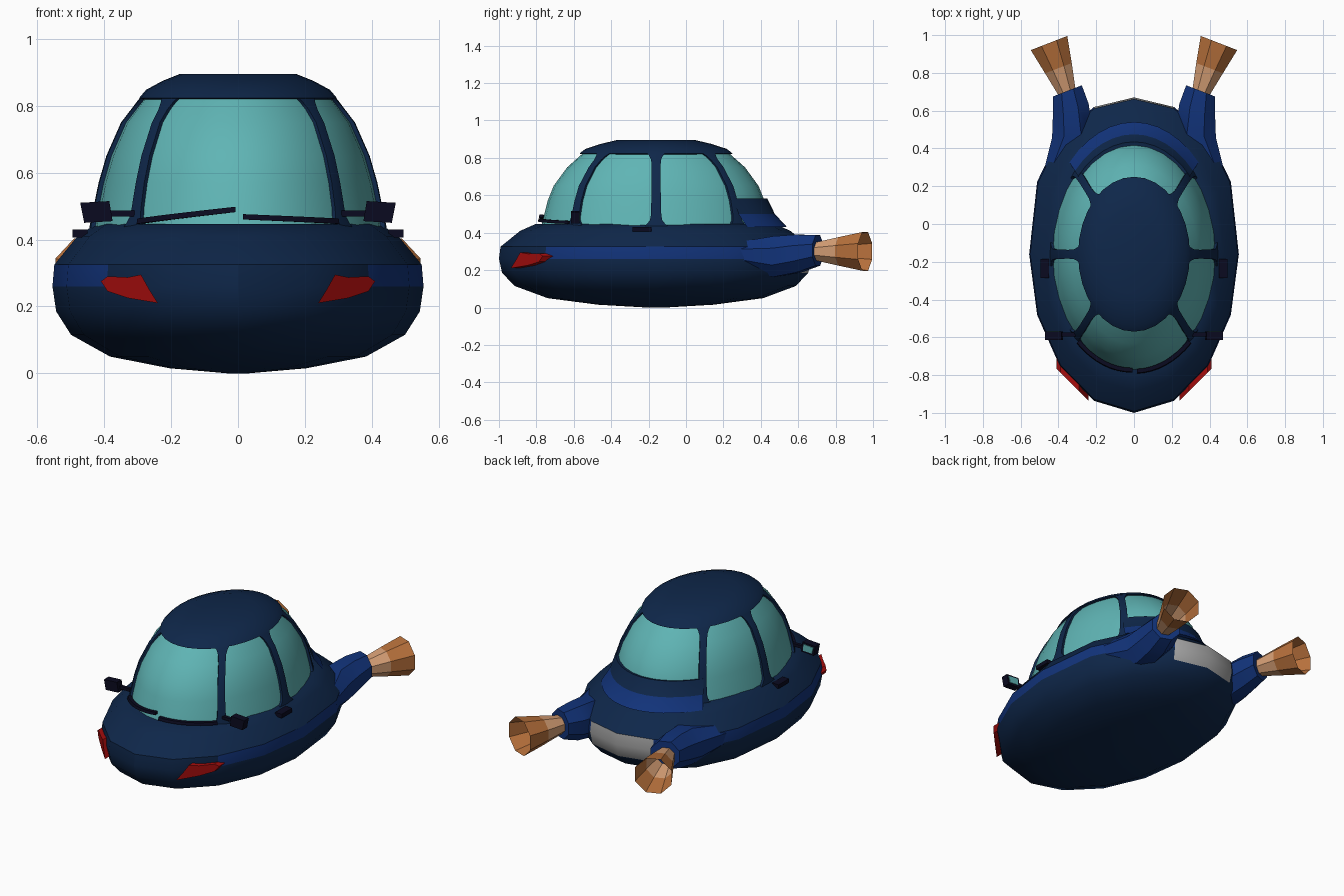
import bpy, bmesh, math
from mathutils import Vector

cube = bpy.data.objects.get("Cube")
if cube:
    bpy.data.objects.remove(cube, do_unlink=True)


def material(name, r, g, b):
    m = bpy.data.materials.new(name)
    m.use_nodes = True
    m.diffuse_color = (r, g, b, 1)
    m.node_tree.nodes["Principled BSDF"].inputs["Base Color"].default_value = (r, g, b, 1)
    return m


NAVY = material("navy paint", .0045, .02, .068)
BLUE = material("blue trim", .006, .034, .2)
GLASS = material("teal glass", .115, .46, .46)
BLACK = material("dark plastic", .003, .003, .014)
RED = material("red lamp", .38, .004, .004)
TAN = material("light copper", .68, .35, .18)
COPPER = material("copper", .48, .165, .045)
GREY = material("grey panel", .38, .38, .38)


def finish(name, bm, mats, rule=None, angle=32):
    """Turn a bmesh into a shaded object; rule picks the material per face."""
    bmesh.ops.recalc_face_normals(bm, faces=bm.faces)
    if rule:
        for f in bm.faces:
            f.material_index = rule(f.calc_center_median())
    me = bpy.data.meshes.new(name)
    bm.to_mesh(me)
    bm.free()
    ob = bpy.data.objects.new(name, me)
    bpy.context.collection.objects.link(ob)
    for m in mats:
        me.materials.append(m)
    bpy.ops.object.select_all(action='DESELECT')
    ob.select_set(True)
    bpy.context.view_layer.objects.active = ob
    bpy.ops.object.shade_smooth_by_angle(angle=math.radians(angle))
    return ob


def loft(name, rings, mats, rule=None, closed=True, caps=(True, True), angle=32):
    bm = bmesh.new()
    rows = [[bm.verts.new(p) for p in ring] for ring in rings]
    n = len(rows[0])
    for a, b in zip(rows, rows[1:]):
        for i in range(n if closed else n - 1):
            j = (i + 1) % n
            bm.faces.new((a[i], a[j], b[j], b[i]))
    for row, cap in zip((rows[0], rows[-1]), caps):
        if cap:
            bm.faces.new(row)
    return finish(name, bm, mats, rule, angle)


def box(name, a, b, width, height, mat):
    """Rectangular bar from point a to point b."""
    a, b = Vector(a), Vector(b)
    d = (b - a).normalized()
    side = d.cross(Vector((0, 0, 1))).normalized() * width / 2
    up = side.cross(d).normalized() * height / 2
    rings = [[p + side + up, p - side + up, p - side - up, p + side - up] for p in (a, b)]
    return loft(name, rings, [mat])


MID = -.16  # centre of the hull and cabin along y


def hull_ring(z, k, n=16):
    pts = []
    for i in range(n):
        t = 2 * math.pi * i / n
        s = math.sin(t)
        y = .84 * s if s < 0 else .83 * s ** .8 if s > 1e-6 else 0
        pts.append((.555 * k * math.cos(t), MID + k * y, z))
    return pts


def hull_rule(c):
    if c.y > .45 and abs(c.x) < .2 and .2 < c.z < .32:
        return 2
    if .26 < c.z < .33 and c.y > -.8:
        return 1
    return 0


# Hull
hull = [(.0, .06), (.015, .37), (.05, .69), (.115, .9), (.185, .98),
        (.26, 1), (.325, .99), (.41, .865), (.447, .765)]
loft("hull", [hull_ring(z, k) for z, k in hull], [NAVY, BLUE, GREY], hull_rule)

# Cabin profile: height, half width, half length
CABIN = [(.43, .432, .615), (.57, .403, .58), (.65, .38, .548),
         (.75, .336, .475), (.83, .275, .385)]


def cabin_point(t, z, off=0):
    for lo, hi in zip(CABIN, CABIN[1:]):
        if z <= hi[0] or hi is CABIN[-1]:
            f = (z - lo[0]) / (hi[0] - lo[0])
            rx = lo[1] + f * (hi[1] - lo[1]) + off
            ry = lo[2] + f * (hi[2] - lo[2]) + off
            return (rx * math.cos(t), MID + ry * math.sin(t), z)


def oval(z, rx, ry, n=32):
    return [(rx * math.cos(2 * math.pi * i / n), MID + ry * math.sin(2 * math.pi * i / n), z)
            for i in range(n)]


loft("cabin_glass", [oval(*c) for c in CABIN], [GLASS], caps=(False, False), angle=40)

# Roof with a thin overhanging rim
loft("roof", [oval(.815, .27, .37), oval(.823, .296, .41), oval(.848, .275, .378),
              oval(.875, .225, .295), oval(.895, .175, .21)], [NAVY], angle=40)

# Window pillars, flared at both ends to round the window corners
heights = [.435, .45, .465, .49, .57, .65, .75, .79, .81, .825]
flare = [.1, .075, .055, .046, .043, .044, .048, .06, .085, .12]
for label, deg in (("front_right", 225), ("front_left", 315), ("middle_left", 0),
                   ("middle_right", 180), ("rear_left", 45), ("rear_right", 135)):
    t = math.radians(deg)
    rows = []
    for z, w in zip(heights, flare):
        rows.append([cabin_point(t + s * w, z, o) for s, o in
                     ((-1, -.012), (-1, .012), (0, .014), (1, .012), (1, -.012))])
    loft(label + "_pillar", rows, [NAVY], closed=False, caps=(False, False))

# Stepped collar below the rear window
collar = []
for z, rx, ry in ((.575, .39, .56), (.582, .412, .595), (.5, .435, .635), (.43, .475, .7)):
    collar.append([(rx * math.cos(t), MID + ry * math.sin(t), z)
                   for t in [math.radians(44 + 92 * i / 12) for i in range(13)]])
loft("rear_collar", collar, [NAVY, BLUE], lambda c: int(c.z < .5), closed=False,
     caps=(True, True), angle=25)


def tube_ring(x, y, z, r, axis, n=8):
    d = Vector(axis).normalized()
    side = d.cross(Vector((0, 0, 1))).normalized()
    up = side.cross(d)
    return [Vector((x, y, z)) + r * (side * math.cos(a) + up * math.sin(a))
            for a in [2 * math.pi * (i + .5) / n for i in range(n)]]


# Paired parts
for s, side in ((1, "left"), (-1, "right")):
    axis = (s * .36, .93, 0)

    # Engine pod growing out of the side stripe
    loft(side + "_engine_pod",
         [tube_ring(s * .47, .16, .293, .04, (0, 1, 0)),
          tube_ring(s * .325, .47, .272, .118, (s * .1, 1, 0)),
          tube_ring(s * .335, .6, .288, .11, axis),
          tube_ring(s * .352, .705, .305, .088, axis)], [BLUE], angle=40)

    # Flared open nozzle in two tones
    loft(side + "_nozzle",
         [tube_ring(s * .352, .69, .3, .05, axis),
          tube_ring(s * .4, .825, .3, .082, axis),
          tube_ring(s * .45, .958, .3, .112, axis)], [TAN, COPPER],
         lambda c: int(c.y > .83 + .36 * (.4 - abs(c.x))), caps=(False, False), angle=25)

    # Front lamp, a slanted plate following the nose
    shape = [(.24, .21), (.33, .225), (.39, .245), (.41, .275), (.39, .29),
             (.33, .287), (.29, .265)]
    shape = [(.29, .295) if i == 6 else p for i, p in enumerate(shape)]
    shape.append((.265, .25))
    loft(side + "_lamp",
         [[(s * x, -.877 + (x - .27) * 1.01 + dy, z) for x, z in shape] for dy in (-.03, .05)],
         [RED])

    # Door mirror with its arm and glass
    box(side + "_mirror_arm", (s * .31, -.585, .478), (s * .39, -.585, .478), .02, .018, BLACK)
    loft(side + "_mirror_shell",
         [[(s * x, y, z) for x, z in ((.375, .455), (.46, .45), (.472, .51), (.385, .515))]
          for y in (-.615, -.57)], [BLACK])
    loft(side + "_mirror_glass",
         [[(s * x, y, z) for x, z in ((.39, .465), (.45, .462), (.46, .5), (.395, .505))]
          for y in (-.572, -.566)], [GLASS])

    # Door handle
    box(side + "_door_handle", (s * .472, -.285, .418), (s * .472, -.185, .418), .045, .024, BLACK)

# Windscreen wipers laid along the glass
for label, start, end, z0, z1 in (("right", 228, 269, .455, .49), ("left", 272, 312, .468, .455)):
    rows = []
    for i in range(9):
        f = i / 8
        t = math.radians(start + f * (end - start))
        z = z0 + f * (z1 - z0)
        rows.append([cabin_point(t, z + dz, o) for dz, o in
                     ((-.008, .004), (-.008, .025), (.008, .025), (.008, .004))])
    loft(label + "_wiper", rows, [BLACK])
